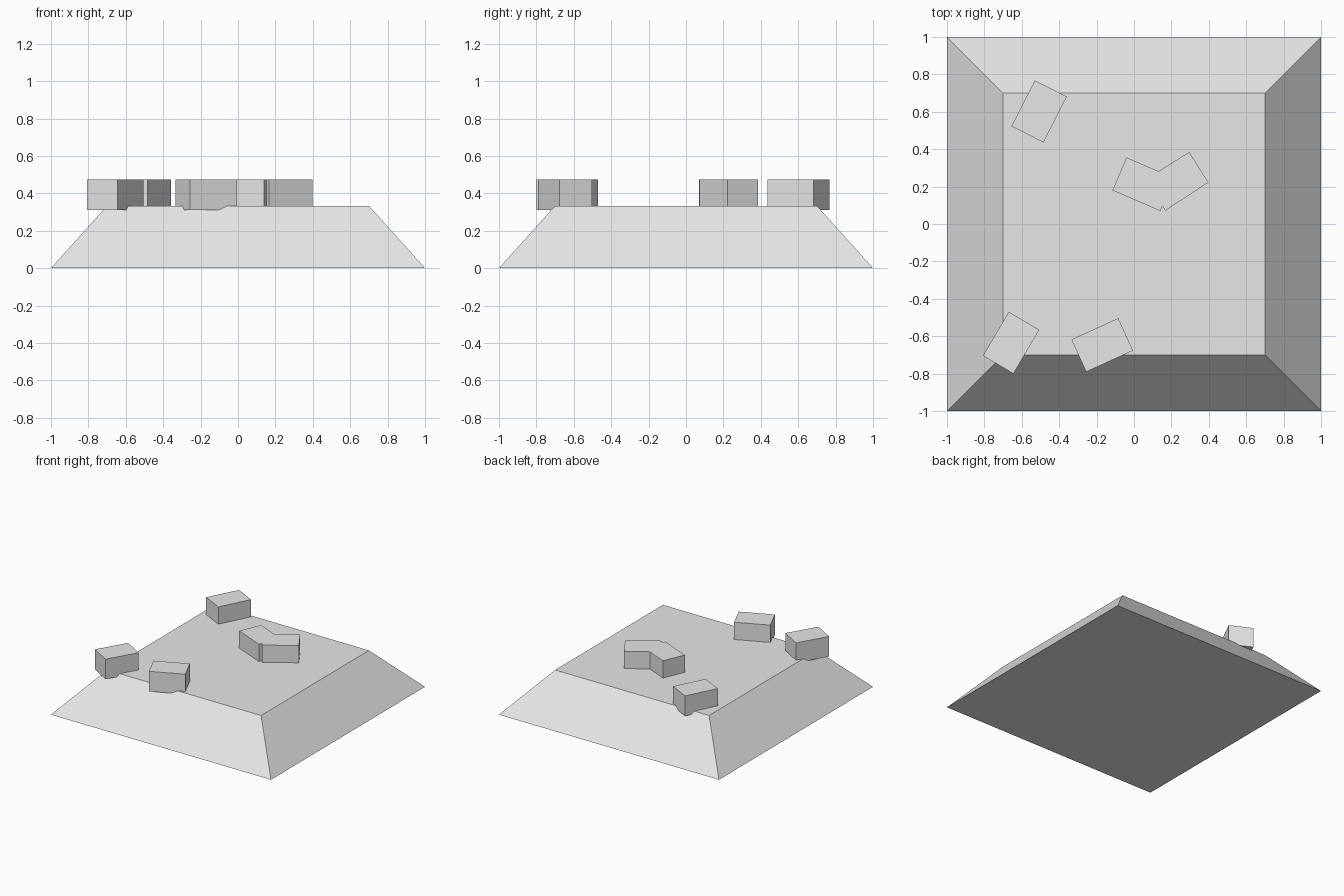
import bpy, bmesh, math
from mathutils import Vector

if "Cube" in bpy.data.objects:
    bpy.data.objects.remove(bpy.data.objects["Cube"])

grey = bpy.data.materials.new("light_grey")
grey.diffuse_color = (0.8, 0.8, 0.8, 1)
grey.use_nodes = True
grey.node_tree.nodes["Principled BSDF"].inputs["Base Color"].default_value = grey.diffuse_color

BASE_TOP = 0.333
BLOCK_LOW, BLOCK_HIGH = 0.31, 0.475


def prism(name, lower, upper, z0, z1):
    """Solid between two outlines, both counter-clockwise."""
    bm = bmesh.new()
    a = [bm.verts.new((x, y, z0)) for x, y in lower]
    b = [bm.verts.new((x, y, z1)) for x, y in upper]
    n = len(a)
    bm.faces.new(a[::-1])
    bm.faces.new(b)
    for i in range(n):
        j = (i + 1) % n
        bm.faces.new((a[i], a[j], b[j], b[i]))
    mesh = bpy.data.meshes.new(name)
    bm.to_mesh(mesh)
    bm.free()
    mesh.materials.append(grey)
    obj = bpy.data.objects.new(name, mesh)
    bpy.context.collection.objects.link(obj)
    return obj


def square(h):
    return [(-h, -h), (h, -h), (h, h), (-h, h)]


def rectangle(cx, cy, length, width, degrees):
    a = math.radians(degrees)
    u = Vector((math.cos(a), math.sin(a))) * length / 2
    v = Vector((-math.sin(a), math.cos(a))) * width / 2
    c = Vector((cx, cy))
    return [c - u - v, c + u - v, c + u + v, c - u + v]


# Sloped plinth
prism("plinth", square(1.0), square(0.7), 0, BASE_TOP)

# Loose blocks sunk slightly into the plinth top
for name, spec in {
    "back_left_block": (-0.507, 0.602, 0.275, 0.192, 63),
    "front_left_block": (-0.657, -0.635, 0.272, 0.189, 59.5),
    "front_block": (-0.170, -0.647, 0.275, 0.190, 24.5),
}.items():
    outline = rectangle(*spec)
    prism(name, outline, outline, BLOCK_LOW, BLOCK_HIGH)

# Two blocks merged into one bent block
bent = [(-0.115, 0.18), (0.14, 0.07), (0.152, 0.097), (0.167, 0.071),
        (0.398, 0.222), (0.295, 0.385), (0.131, 0.282), (-0.04, 0.356)]
prism("bent_block", bent, bent, BLOCK_LOW, BLOCK_HIGH)
